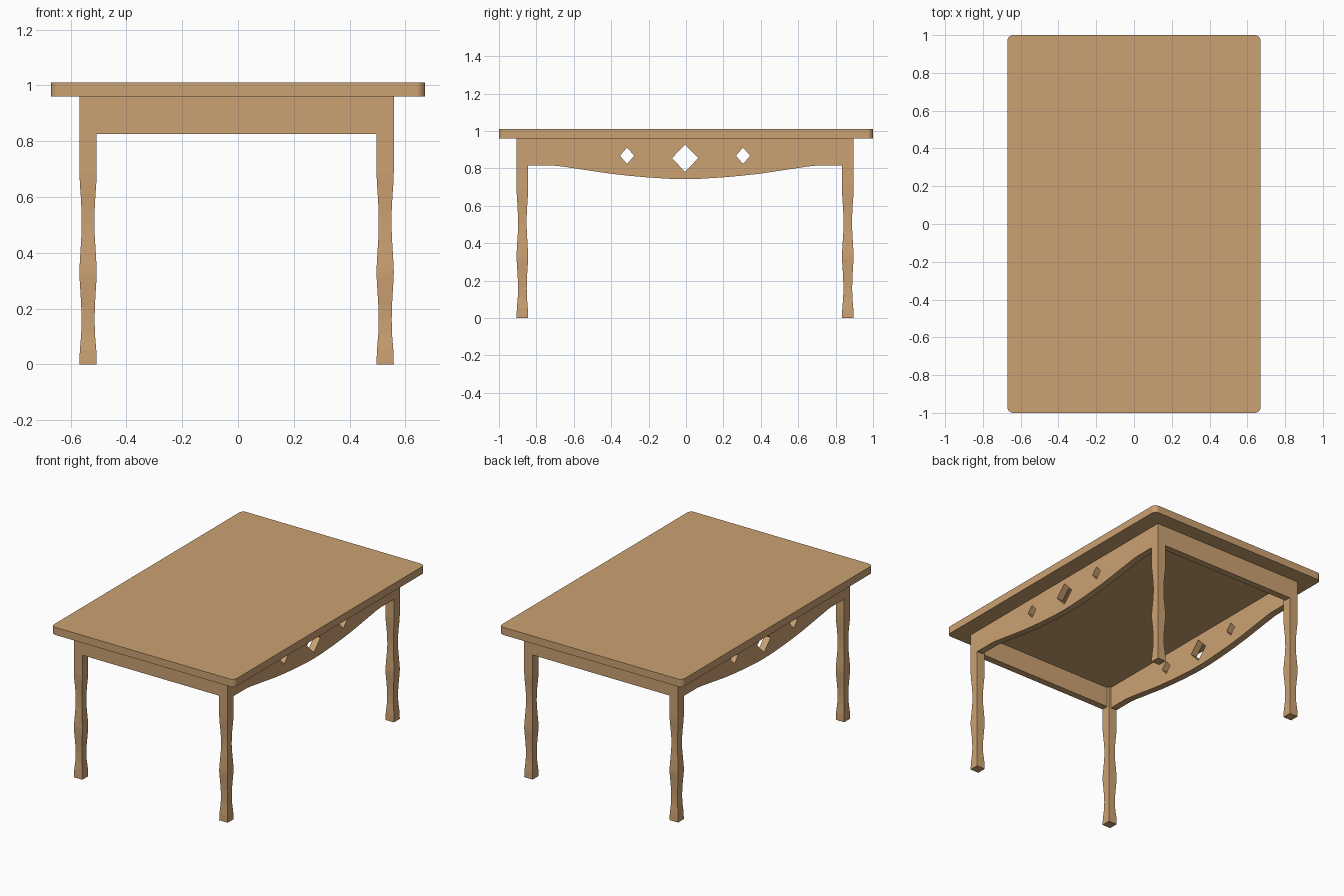
import bpy, bmesh
from mathutils import Matrix

if "Cube" in bpy.data.objects:
    bpy.data.objects.remove(bpy.data.objects["Cube"])

wood = bpy.data.materials.new("light_wood")
wood.diffuse_color = (0.60, 0.36, 0.17, 1)
wood.use_nodes = True
wood.node_tree.nodes["Principled BSDF"].inputs["Base Color"].default_value = wood.diffuse_color

CX, CY = -0.005, -0.005      # centre of the leg frame
HX, HY = 0.5635, 0.901       # outer half sizes of the leg frame
LEG = 0.062                  # leg width
BOARD = 0.045                # apron thickness
TOP_Z = 0.96                 # underside of the table top


def finish(name, bm):
    bmesh.ops.recalc_face_normals(bm, faces=bm.faces)
    me = bpy.data.meshes.new(name)
    bm.to_mesh(me)
    bm.free()
    me.materials.append(wood)
    ob = bpy.data.objects.new(name, me)
    bpy.context.collection.objects.link(ob)
    return ob


def box(name, lo, hi, corner=0):
    bm = bmesh.new()
    bmesh.ops.create_cube(bm, size=1)
    for v in bm.verts:
        v.co = [l + (c + 0.5) * (h - l) for c, l, h in zip(v.co, lo, hi)]
    if corner:
        edges = [e for e in bm.edges
                 if abs(e.verts[0].co.z - e.verts[1].co.z) > 0.01]
        bmesh.ops.bevel(bm, geom=edges, offset=corner, segments=6,
                        profile=0.5, affect='EDGES')
    return finish(name, bm)


# Table top with rounded corners
box("table_top", (-0.67, -1, TOP_Z), (0.67, 1, 1.01), 0.03)

# Wavy square legs: (height, half width)
PROFILE = [(0, .031), (.05, .0295), (.11, .0245), (.16, .0235), (.21, .0245),
           (.27, .028), (.31, .0305), (.33, .031), (.35, .0305), (.41, .027),
           (.46, .024), (.50, .023), (.55, .0235), (.60, .026), (.65, .0295),
           (.69, .031), (TOP_Z, .031)]


def leg(name, x, y):
    bm = bmesh.new()
    rings = [[bm.verts.new((x + sx * w, y + sy * w, z))
              for sx, sy in ((-1, -1), (1, -1), (1, 1), (-1, 1))]
             for z, w in PROFILE]
    for a, b in zip(rings, rings[1:]):
        for i in range(4):
            j = (i + 1) % 4
            bm.faces.new((a[i], a[j], b[j], b[i]))
    bm.faces.new(rings[0])
    bm.faces.new(rings[-1])
    finish(name, bm)


for sy, fb in ((-1, "front"), (1, "back")):
    for sx, lr in ((-1, "left"), (1, "right")):
        leg(f"{fb}_{lr}_leg", CX + sx * (HX - LEG / 2), CY + sy * (HY - LEG / 2))

# Straight end aprons between the legs
for sy, name in ((-1, "front_apron"), (1, "back_apron")):
    ys = sorted((CY + sy * HY, CY + sy * (HY - BOARD)))
    box(name, (CX - HX + LEG, ys[0], 0.825), (CX + HX - LEG, ys[1], TOP_Z))

# Curved side aprons with diamond cut-outs
END = HY - LEG
half = [(.0, .743), (.07, .744), (.2, .752), (.3, .761), (.4, .772), (.5, .787),
        (.6, .802), (.66, .811), (.7, .815), (END, .815)]
outline = [(-y, z) for y, z in reversed(half[1:])] + half + [(END, TOP_Z), (-END, TOP_Z)]


def diamond(y, z, w, h):
    return [(y - w, z), (y, z + h), (y + w, z), (y, z - h)]


loops = [outline, diamond(0, .855, .07, .073),
         diamond(-.31, .868, .038, .044), diamond(.31, .868, .038, .044)]


def side_apron(name, sx):
    cu = bpy.data.curves.new(name + "_outline", 'CURVE')
    cu.dimensions = '2D'
    cu.fill_mode = 'BOTH'
    cu.extrude = BOARD / 2
    for pts in loops:
        sp = cu.splines.new('POLY')
        sp.points.add(len(pts) - 1)
        for p, (y, z) in zip(sp.points, pts):
            p.co = (y, z, 0, 1)
        sp.use_cyclic_u = True
    tmp = bpy.data.objects.new(name + "_outline", cu)
    bpy.context.collection.objects.link(tmp)
    bpy.context.view_layer.update()
    me = bpy.data.meshes.new_from_object(tmp)
    bpy.data.objects.remove(tmp)
    bm = bmesh.new()
    bm.from_mesh(me)
    bmesh.ops.remove_doubles(bm, verts=bm.verts, dist=0.0005)
    bm.transform(Matrix(((0, 0, 1, CX + sx * (HX - BOARD / 2)),
                         (1, 0, 0, CY), (0, 1, 0, 0), (0, 0, 0, 1))))
    for f in bm.faces:
        f.smooth = False
    finish(name, bm)


side_apron("left_apron", -1)
side_apron("right_apron", 1)
